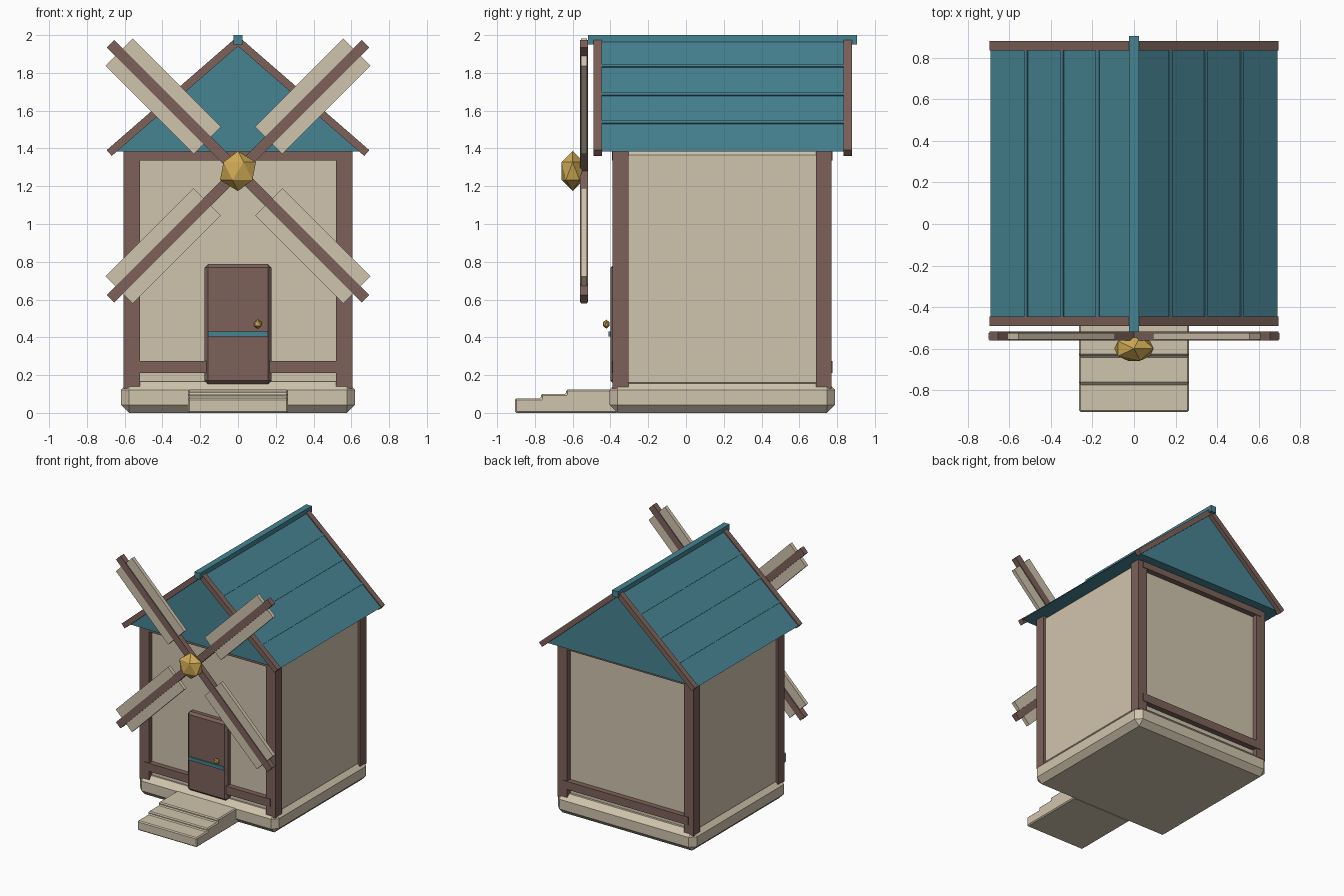
import bpy, bmesh, math
from mathutils import Matrix, Vector

if "Cube" in bpy.data.objects:
    bpy.data.objects.remove(bpy.data.objects["Cube"])


def material(name, r, g, b):
    lin = [((c / 255 + 0.055) / 1.055) ** 2.4 for c in (r, g, b)]
    m = bpy.data.materials.new(name)
    m.diffuse_color = (*lin, 1)
    m.use_nodes = True
    m.node_tree.nodes["Principled BSDF"].inputs["Base Color"].default_value = m.diffuse_color
    return m


CREAM = material("cream plaster", 208, 196, 173)
BROWN = material("brown timber", 124, 97, 89)
TEAL = material("teal roof", 70, 131, 146)
GOLD = material("gold", 207, 170, 84)


def finish(name, bm, mat, bevel=0, matrix=Matrix()):
    if bevel:
        bmesh.ops.bevel(bm, geom=bm.edges[:], offset=bevel, segments=1,
                        affect='EDGES', clamp_overlap=True)
    bm.transform(matrix)
    bmesh.ops.recalc_face_normals(bm, faces=bm.faces[:])
    me = bpy.data.meshes.new(name)
    bm.to_mesh(me)
    bm.free()
    me.materials.append(mat)
    ob = bpy.data.objects.new(name, me)
    bpy.context.collection.objects.link(ob)
    return ob


def box(name, x, y, z, mat, bevel=0, matrix=Matrix()):
    """Box from (min, max) ranges."""
    bm = bmesh.new()
    bmesh.ops.create_cube(bm, size=1)
    for v in bm.verts:
        v.co = [r[0] if c < 0 else r[1] for c, r in zip(v.co, (x, y, z))]
    return finish(name, bm, mat, bevel, matrix)


def extrude(name, pts, axis, lo, hi, mat, bevel=0):
    """Prism: 2D profile pushed along x or y."""
    bm = bmesh.new()
    make = (lambda a, b: (lo, a, b)) if axis == 'x' else (lambda a, b: (a, lo, b))
    face = bm.faces.new([bm.verts.new(make(a, b)) for a, b in pts])
    out = bmesh.ops.extrude_face_region(bm, geom=[face])
    move = Vector((hi - lo, 0, 0) if axis == 'x' else (0, hi - lo, 0))
    bmesh.ops.translate(bm, vec=move,
                        verts=[v for v in out['geom'] if isinstance(v, bmesh.types.BMVert)])
    return finish(name, bm, mat, bevel)


def ball(name, loc, radius, squash, mat):
    bm = bmesh.new()
    bmesh.ops.create_icosphere(bm, subdivisions=1, radius=radius)
    return finish(name, bm, mat, 0, Matrix.Translation(loc) @ Matrix.Diagonal((1, squash, 1, 1)))


# Foundation, steps and walls
box("foundation", (-0.62, 0.62), (-0.405, 0.79), (0, 0.165), CREAM, 0.043)
extrude("front_steps", [(-0.905, 0), (-0.905, 0.077), (-0.768, 0.077), (-0.768, 0.1),
                        (-0.635, 0.1), (-0.635, 0.124), (-0.36, 0.124), (-0.36, 0)],
        'x', -0.265, 0.265, CREAM, 0.008)
box("walls", (-0.59, 0.59), (-0.35, 0.73), (0.14, 1.385), CREAM, 0.02)

# Timber frame
for sx in (-1, 1):
    xs = sorted((sx * 0.52, sx * 0.605))
    box("corner_post_front", xs, (-0.388, -0.305), (0.13, 1.388), BROWN)
    box("corner_post_back", xs, (0.687, 0.77), (0.13, 1.388), BROWN)
for side, ys in (("front", (-0.393, -0.33)), ("back", (0.71, 0.775))):
    box("lower_beam_" + side, (-0.56, 0.56), ys, (0.21, 0.275), BROWN)
    box("upper_beam_" + side, (-0.56, 0.56), ys, (1.335, 1.387), BROWN)

# Door with band and knob
box("door", (-0.177, 0.177), (-0.4, -0.33), (0.153, 0.787), BROWN, 0.018)
box("door_band", (-0.16, 0.16), (-0.409, -0.39), (0.405, 0.432), TEAL)
ball("door_knob", (0.105, -0.422, 0.47), 0.024, 0.8, GOLD)

# Roof block and ridge
APEX, EAVE, HALF = 1.985, 1.385, 0.69
extrude("roof", [(-HALF, EAVE), (HALF, EAVE), (0, APEX)], 'y', -0.455, 0.845, TEAL)
box("roof_ridge", (-0.025, 0.025), (-0.52, 0.905), (1.95, 2.0), TEAL)

# Battens and gable trim lie along the slope: local x runs down the slope, z outward
slope = math.atan2(APEX - EAVE, HALF)
length = math.hypot(HALF, APEX - EAVE)
for flip in (0, math.pi):
    m = (Matrix.Translation((0, 0.195, APEX)) @ Matrix.Rotation(flip, 4, 'Z')
         @ Matrix.Rotation(slope, 4, 'Y'))
    for i in (1, 2, 3):
        c = length * i / 4
        box("roof_batten", (c - 0.01, c + 0.01), (-0.645, 0.645), (-0.01, 0.007), TEAL, 0, m)
    for s in (-1, 1):
        box("gable_trim", (-0.01, length), sorted((s * 0.64, s * 0.685)),
            (-0.033, 0.008), BROWN, 0, m)

# Windmill arms with sails, and hub
for k in range(4):
    m = Matrix.Translation((0, -0.54, 1.28)) @ Matrix.Rotation(math.pi / 4 + k * math.pi / 2, 4, 'Y')
    box("windmill_arm", (0, 0.955), (-0.022, 0.022), (-0.028, 0.028), BROWN, 0, m)
    box("windmill_sail", (0.23, 0.89), (-0.015, 0.015), (-0.102, 0.102), CREAM, 0, m)
ball("windmill_hub", (0, -0.6, 1.28), 0.106, 0.65, GOLD)
